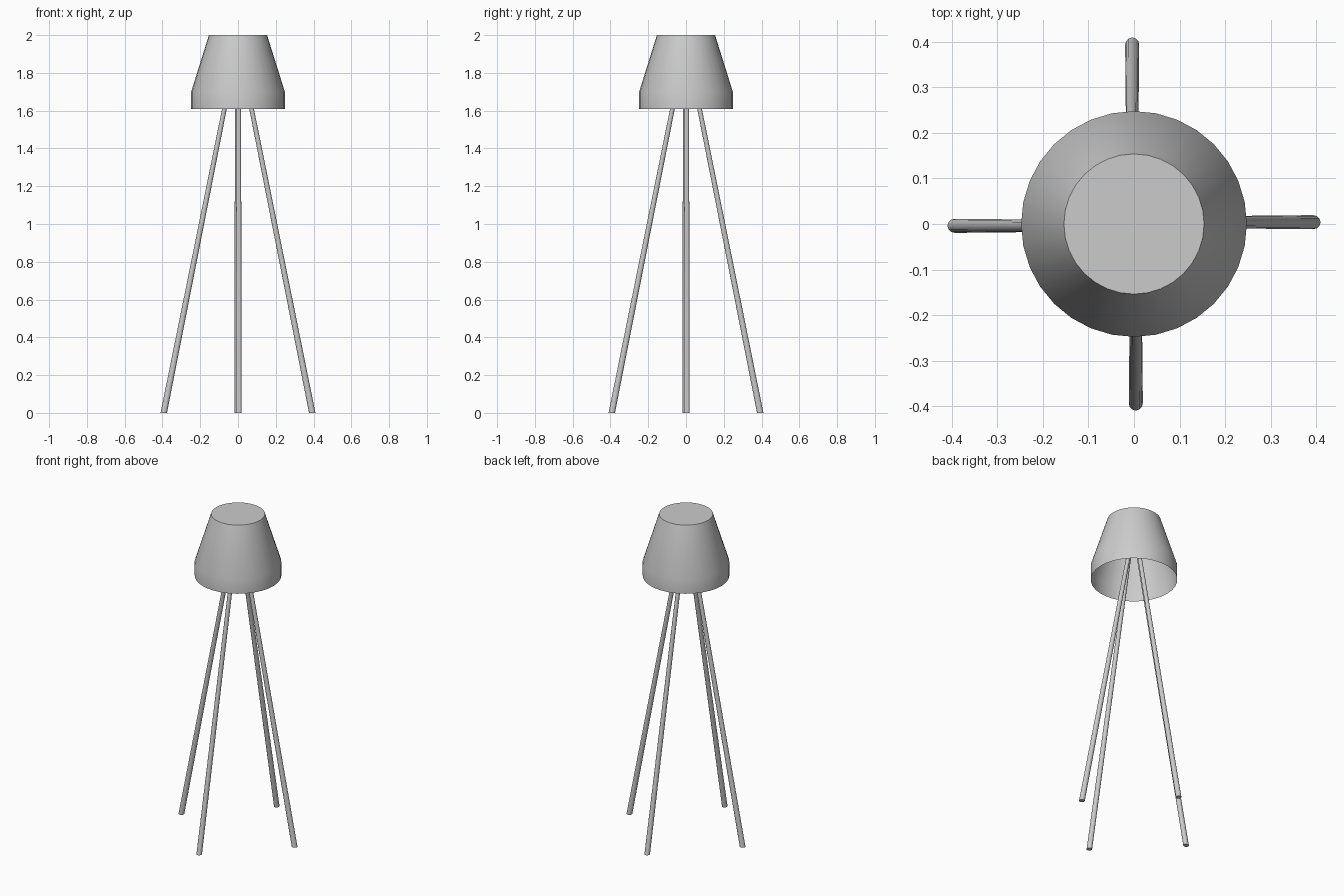
import bpy, bmesh, math
from mathutils import Vector, Matrix

if "Cube" in bpy.data.objects:
    bpy.data.objects.remove(bpy.data.objects["Cube"])


def loft(name, rings, sides, cap_start, cap_end):
    """Join circular horizontal rings (centre, radius x, radius y) into a tube."""
    bm = bmesh.new()
    loops = []
    for centre, rx, ry in rings:
        loops.append([bm.verts.new(Vector(centre) + Vector((
            rx * math.cos(math.tau * i / sides), ry * math.sin(math.tau * i / sides), 0)))
            for i in range(sides)])
    for a, b in zip(loops, loops[1:]):
        for i in range(sides):
            j = (i + 1) % sides
            bm.faces.new((a[i], a[j], b[j], b[i]))
    if cap_start:
        bm.faces.new(loops[0][::-1])
    if cap_end:
        bm.faces.new(loops[-1])
    mesh = bpy.data.meshes.new(name)
    bm.to_mesh(mesh)
    bm.free()
    obj = bpy.data.objects.new(name, mesh)
    bpy.context.collection.objects.link(obj)
    bpy.ops.object.select_all(action='DESELECT')
    obj.select_set(True)
    bpy.context.view_layer.objects.active = obj
    bpy.ops.object.shade_smooth_by_angle(angle=math.radians(35))
    return obj


# Lampshade: thin shell, closed on top and open underneath
loft("lampshade", [((0, 0, 1.61), 0.248, 0.248),
                   ((0, 0, 1.70), 0.248, 0.248),
                   ((0, 0, 2.00), 0.154, 0.154)], 32, False, True)

# Four tapered splayed legs, cut level at the floor and meeting inside the shade
for i, side in enumerate(("right", "back", "left", "front")):
    leg = loft(side + "_leg", [((0.393, 0.004, 0), 0.017, 0.0155),
                               ((0.004, 0.004, 1.95), 0.0115, 0.0115)], 12, True, True)
    leg.data.transform(Matrix.Rotation(i * math.pi / 2, 4, 'Z'))
